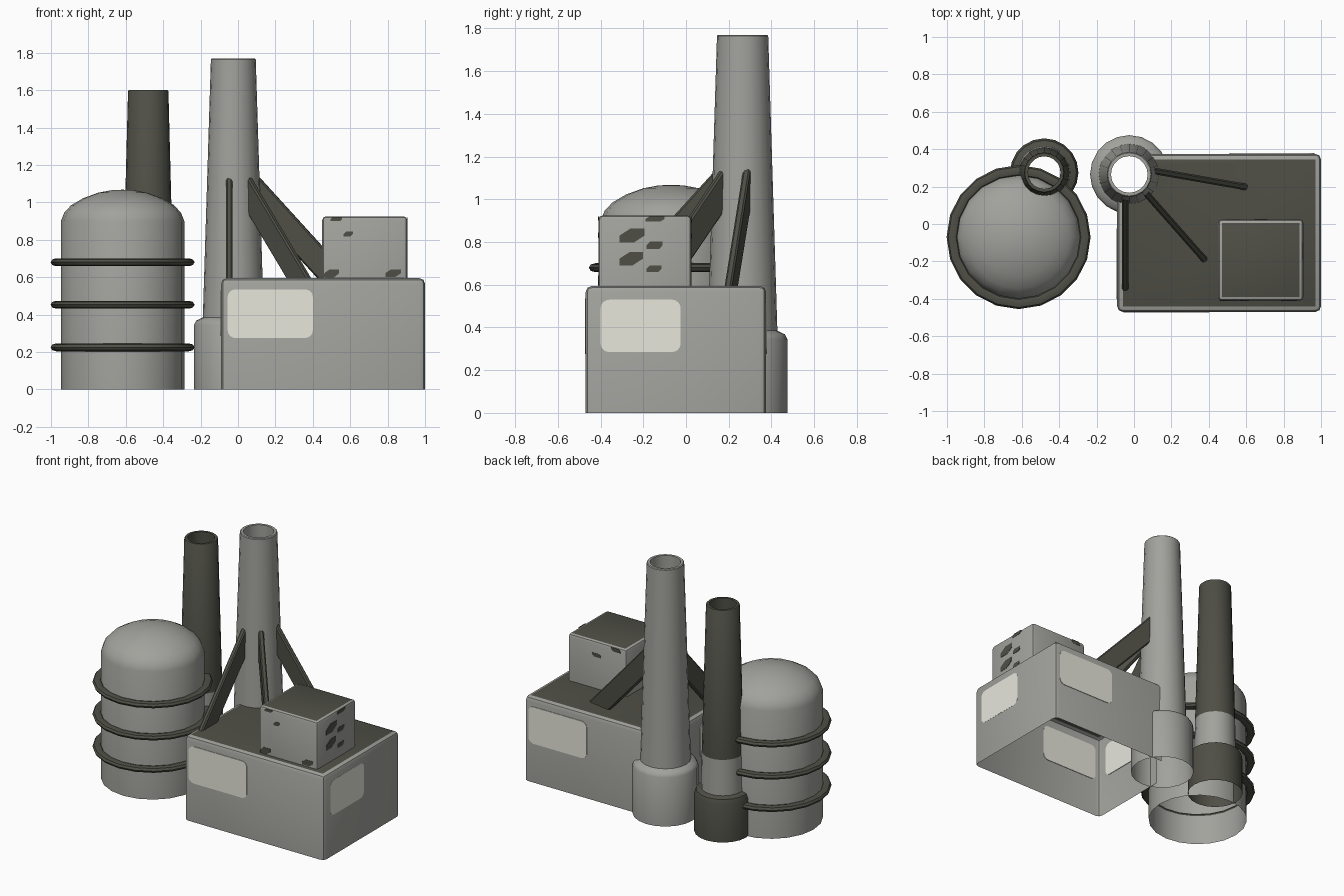
import bpy, bmesh, math
from mathutils import Vector, Matrix

if "Cube" in bpy.data.objects:
    bpy.data.objects.remove(bpy.data.objects["Cube"])


def material(name, rgb):
    m = bpy.data.materials.new(name)
    m.diffuse_color = (*rgb, 1)
    m.use_nodes = True
    m.node_tree.nodes["Principled BSDF"].inputs["Base Color"].default_value = m.diffuse_color
    return m


LIGHT = material("light_concrete", (0.36, 0.36, 0.335))
DARK = material("dark_metal", (0.078, 0.078, 0.062))
GLASS = material("pale_window", (0.80, 0.80, 0.72))


def finish(name, bm, mats, rule=None, angle=40):
    me = bpy.data.meshes.new(name)
    bm.normal_update()
    if rule:
        for f in bm.faces:
            f.material_index = rule(f)
    for f in bm.faces:
        f.smooth = True
    bm.to_mesh(me)
    bm.free()
    for m in mats:
        me.materials.append(m)
    me.set_sharp_from_angle(angle=math.radians(angle))
    ob = bpy.data.objects.new(name, me)
    bpy.context.collection.objects.link(ob)
    return ob


def lathe(name, profile, cx, cy, mats, rule=None, n=20, closed=False):
    bm = bmesh.new()
    rings = []
    for r, z in profile:
        rings.append([bm.verts.new((cx + r * math.cos(2 * math.pi * i / n),
                                    cy + r * math.sin(2 * math.pi * i / n), z)) for i in range(n)])
    pairs = list(zip(rings, rings[1:]))
    if closed:
        pairs.append((rings[-1], rings[0]))
    for a, b in pairs:
        for i in range(n):
            j = (i + 1) % n
            bm.faces.new((a[i], a[j], b[j], b[i]))
    bmesh.ops.remove_doubles(bm, verts=bm.verts, dist=1e-5)
    return finish(name, bm, mats, rule)


def block(lo, hi, bevel):
    """Box with rounded sides and top, square at the bottom."""
    lo, hi = Vector(lo), Vector(hi)
    bm = bmesh.new()
    bmesh.ops.create_cube(bm, size=1, matrix=Matrix.Translation((lo + hi) / 2) @ Matrix.Diagonal((*(hi - lo), 1)))
    edges = [e for e in bm.edges if max(v.co.z for v in e.verts) > lo.z + 0.01]
    bmesh.ops.bevel(bm, geom=edges, offset=bevel, segments=2, profile=0.5, affect='EDGES')
    return bm


def roof_rule(f):
    return 1 if f.normal.z > 0.95 else 0


def plate(name, pts, axis, at, mat, half=0.004, round_r=0.0):
    """Thin prism; pts are (across, z) on the wall where x or y equals at."""
    bm = bmesh.new()
    def place(u, z, d):
        return (at + d, u, z) if axis == 'x' else (u, at + d, z)
    if round_r:
        (u0, z0), (u1, z1) = pts
        r = round_r
        pts = []
        for u, z, a0 in ((u1 - r, z1 - r, 0), (u0 + r, z1 - r, 90), (u0 + r, z0 + r, 180), (u1 - r, z0 + r, 270)):
            for k in range(5):
                a = math.radians(a0 + k * 22.5)
                pts.append((u + r * math.cos(a), z + r * math.sin(a)))
    f = bm.faces.new([bm.verts.new(place(u, z, -half)) for u, z in pts])
    ext = bmesh.ops.extrude_face_region(bm, geom=[f], use_keep_orig=True)
    move = Vector(place(0, 0, half)) - Vector(place(0, 0, -half))
    bmesh.ops.translate(bm, vec=move, verts=[g for g in ext['geom'] if isinstance(g, bmesh.types.BMVert)])
    bmesh.ops.recalc_face_normals(bm, faces=bm.faces)
    return finish(name, bm, [mat])


# Chimney positions
MX, MY = -0.025, 0.265
DX, DY = -0.48, 0.275

# Main hall: hollow, open underneath, with the chimney footprint cut out
X0, X1, Y0, Y1, H = -0.09, 1.0, -0.47, 0.375, 0.595
hall_raw = finish("hall_raw", block((X0, Y0, 0), (X1, Y1, H), 0.03), [LIGHT, DARK])
cutter = lathe("chimney_cutter", [(0, -0.5), (0.15, -0.5), (0.15, 1.2), (0, 1.2)], MX, MY, [LIGHT])
cutter.hide_render = True
mod = hall_raw.modifiers.new("cut", 'BOOLEAN')
mod.operation, mod.object, mod.solver = 'DIFFERENCE', cutter, 'EXACT'
cut_mesh = bpy.data.meshes.new_from_object(hall_raw.evaluated_get(bpy.context.evaluated_depsgraph_get()))
bm = bmesh.new()
bm.from_mesh(cut_mesh)
bm.normal_update()
gone = [f for f in bm.faces if f.normal.z < -0.9 or
        all(math.hypot(v.co.x - MX, v.co.y - MY) < 0.1505 for v in f.verts)]
bmesh.ops.delete(bm, geom=gone, context='FACES')
for ob in (hall_raw, cutter):
    bpy.data.objects.remove(ob)
finish("main_hall", bm, [LIGHT, DARK], roof_rule)

# Hall windows, one on each wall
plate("front_window", [(-0.055, 0.275), (0.40, 0.535)], 'y', Y0, GLASS, round_r=0.04)
plate("back_window", [(0.51, 0.275), (0.965, 0.535)], 'y', Y1, GLASS, round_r=0.04)
for side, x in (("right", X1), ("left", X0)):
    plate(side + "_window", [(-0.40, 0.285), (-0.025, 0.53)], 'x', x - 0.003 * (x > 0), GLASS, round_r=0.04)

# Rooftop unit with worn dark patches
bm = block((0.45, -0.41, 0.58), (0.905, 0.025, 0.925), 0.02)
finish("rooftop_unit", bm, [LIGHT, DARK], roof_rule)


def patch(axis, at, u, z, w, h, slant):
    pts = [(u - w / 2, z - h / 2), (u + w / 2 - slant, z - h / 2), (u + w / 2, z),
           (u + w / 2, z + h / 2), (u - w / 2 + slant, z + h / 2), (u - w / 2, z)]
    plate("worn_patch", pts, axis, at, DARK, half=0.002)


for u, z, w, h, s in ((-0.253, 0.83, 0.117, 0.065, 0.05), (-0.257, 0.722, 0.11, 0.065, 0.05),
                      (-0.147, 0.785, 0.075, 0.033, 0.015), (-0.15, 0.675, 0.07, 0.03, 0.015),
                      (-0.145, 0.908, 0.09, 0.024, 0.02)):
    patch('x', 0.905, u, z, w, h, s)
for u, z, w, h, s in ((0.525, 0.91, 0.06, 0.02, 0.01), (0.59, 0.832, 0.05, 0.027, 0.015),
                      (0.50, 0.62, 0.08, 0.045, 0.03), (0.83, 0.622, 0.085, 0.04, 0.03)):
    patch('y', -0.41, u, z, w, h, s)
for u, z in ((0.53, 0.905), (0.68, 0.83)):
    patch('y', 0.025, u, z, 0.07, 0.026, 0.015)

# Main chimney: wide foot, tapered open shaft
lathe("main_chimney", [(0.21, 0), (0.21, 0.345), (0.198, 0.368), (0.163, 0.385), (0.12, 1.765),
                       (0.115, 1.77), (0.098, 1.77), (0.102, 1.45)], MX, MY, [LIGHT])

# Dark chimney with a light band above its foot
lathe("dark_chimney", [(0.183, 0), (0.183, 0.27), (0.172, 0.298), (0.14, 0.31), (0.135, 0.56),
                       (0.108, 1.595), (0.104, 1.6), (0.087, 1.6), (0.09, 1.3)], DX, DY, [LIGHT, DARK],
      lambda f: 0 if 0.32 < f.calc_center_median().z < 0.55 else 1)

# Domed tank, open underneath
TX, TY = -0.617, -0.07
lathe("domed_tank", [(0.33, 0), (0.33, 0.9), (0.312, 0.945), (0.275, 0.985), (0.21, 1.023),
                     (0.13, 1.052), (0.06, 1.065), (0, 1.068)], TX, TY, [LIGHT])

# Hoops round the tank
for i, z in enumerate((0.225, 0.453, 0.68)):
    prof = [(0.355 + 0.03 * math.cos(a), z + 0.021 * math.sin(a))
            for a in (k * math.pi / 4 for k in range(8))]
    lathe("tank_hoop_%d" % i, prof, TX, TY, [DARK], closed=True)

# Sloping struts from the main chimney down to the roof
for i, (sx, sy, ex, ey) in enumerate(((-0.047, 0.15, -0.047, -0.365),
                                      (0.055, 0.175, 0.39, -0.205),
                                      (0.10, 0.285, 0.615, 0.195))):
    a, b = Vector((sx, sy, 0)), Vector((ex, ey, 0))
    side = (b - a).normalized().cross(Vector((0, 0, 1))) * 0.0175
    bm = bmesh.new()
    rows = []
    for s in (-1, 1):
        rows.append([bm.verts.new(a.lerp(b, t) + side * s + Vector((0, 0, z)))
                     for t, z in ((0, 1.15), (0, 0.95), (0.65, 0.585), (1, 0.585))])
    bm.faces.new(rows[0])
    bm.faces.new(rows[1])
    for k in range(4):
        m = (k + 1) % 4
        bm.faces.new((rows[0][k], rows[0][m], rows[1][m], rows[1][k]))
    bmesh.ops.recalc_face_normals(bm, faces=bm.faces)
    bmesh.ops.bevel(bm, geom=bm.edges[:], offset=0.008, segments=1, affect='EDGES')
    finish("strut_%d" % i, bm, [DARK])
